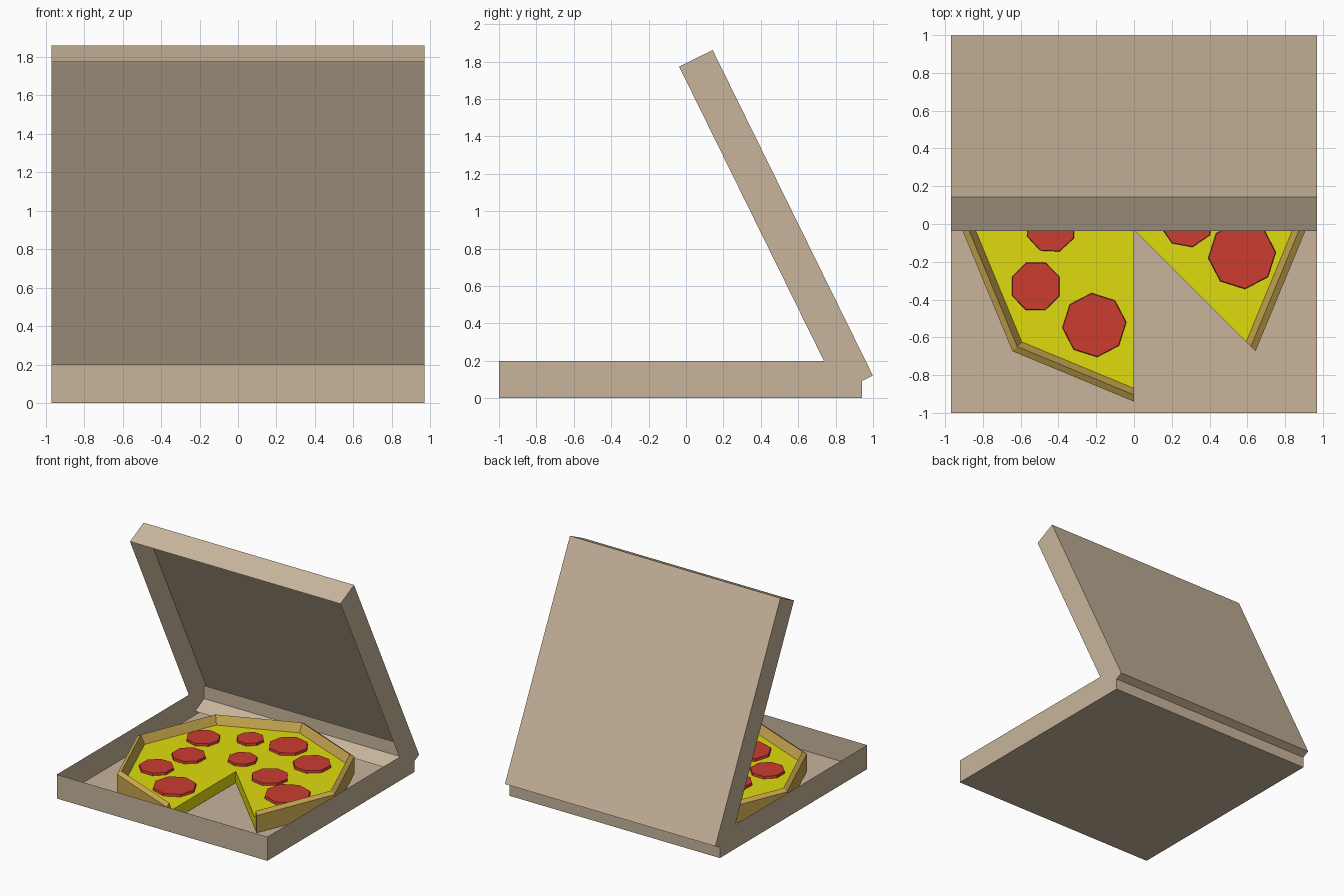
import bpy, bmesh
from math import radians, sin, cos
from mathutils import Matrix, Vector

if "Cube" in bpy.data.objects:
    bpy.data.objects.remove(bpy.data.objects["Cube"])


def material(name, color):
    m = bpy.data.materials.new(name)
    m.diffuse_color = (*color, 1)
    m.use_nodes = True
    m.node_tree.nodes["Principled BSDF"].inputs["Base Color"].default_value = m.diffuse_color
    return m


CARD = material("cardboard", (0.58, 0.46, 0.33))
CRUST = material("baked_crust", (0.60, 0.40, 0.08))
CHEESE = material("melted_cheese", (0.74, 0.72, 0.004))
MEAT = material("cured_meat", (0.60, 0.045, 0.03))


def finish(bm, name, mat):
    bmesh.ops.recalc_face_normals(bm, faces=bm.faces)
    me = bpy.data.meshes.new(name)
    bm.to_mesh(me)
    bm.free()
    me.materials.append(mat)
    ob = bpy.data.objects.new(name, me)
    bpy.context.collection.objects.link(ob)
    return ob


SIDE, DEPTH = 1.94, 0.2


def open_box(name, location, tilt=0):
    """Square sheet-walled box, open on its local +z side, origin at its base."""
    bm = bmesh.new()
    bmesh.ops.create_cube(bm, size=1, matrix=Matrix.Translation((0, 0, DEPTH / 2))
                          @ Matrix.Diagonal((SIDE, SIDE, DEPTH, 1)))
    top = [f for f in bm.faces if f.normal.z > 0.9]
    bmesh.ops.delete(bm, geom=top, context='FACES')
    ob = finish(bm, name, CARD)
    ob.location = location
    ob.rotation_euler.x = radians(tilt)
    return ob


# Box: tray and tilted lid
open_box("box_tray", (0, -0.03, 0))
open_box("box_lid", (0, 0.571, 0.991), 116.2)

# Pizza: an octagon with one of its eight slices missing
CENTRE_Y = -0.03
ANGLES = [radians(-45 + 45 * i) for i in range(8)]


def polar(r, a, z):
    return Vector((r * cos(a), CENTRE_Y + r * sin(a), z))


# Crust: profile (radius, height) swept round the seven slices
profile = [(0.91, 0.02), (0.91, 0.165), (0.875, 0.187), (0.84, 0.115), (0.84, 0.02)]
bm = bmesh.new()
rings = [[bm.verts.new(polar(r, a, z)) for r, z in profile] for a in ANGLES]
for a, b in zip(rings, rings[1:]):
    for i in range(len(profile)):
        j = (i + 1) % len(profile)
        bm.faces.new((a[i], a[j], b[j], b[i]))
bm.faces.new(rings[0])
bm.faces.new(rings[-1])
finish(bm, "pizza_crust", CRUST)

# Cheese: wedge-cut prism inside the crust
bm = bmesh.new()
low, high = ([bm.verts.new(p) for p in
              [polar(0, 0, z)] + [polar(0.842, a, z) for a in ANGLES]] for z in (0.02, 0.115))
bm.faces.new(low)
bm.faces.new(high)
for i in range(len(low)):
    j = (i + 1) % len(low)
    bm.faces.new((low[i], low[j], high[j], high[i]))
finish(bm, "pizza_cheese", CHEESE)

# Toppings: eight-sided slices (x, y, radius, turn in degrees)
slices = [(-0.21, -0.535, 0.172, 5), (-0.52, -0.33, 0.137, 22), (-0.44, -0.02, 0.135, 20),
          (-0.53, 0.30, 0.135, 8), (-0.23, 0.49, 0.11, 15), (0.08, 0.55, 0.157, 10),
          (-0.07, 0.16, 0.117, 4), (0.41, 0.39, 0.152, 18), (0.28, 0.02, 0.147, 12),
          (0.572, -0.165, 0.182, 5)]
for n, (x, y, r, turn) in enumerate(slices, 1):
    bm = bmesh.new()
    bmesh.ops.create_cone(bm, cap_ends=True, segments=8, radius1=r, radius2=r * 0.97,
                          depth=0.03, matrix=Matrix.Translation((x, y, 0.12))
                          @ Matrix.Rotation(radians(turn), 4, 'Z'))
    finish(bm, f"topping_slice_{n}", MEAT)
